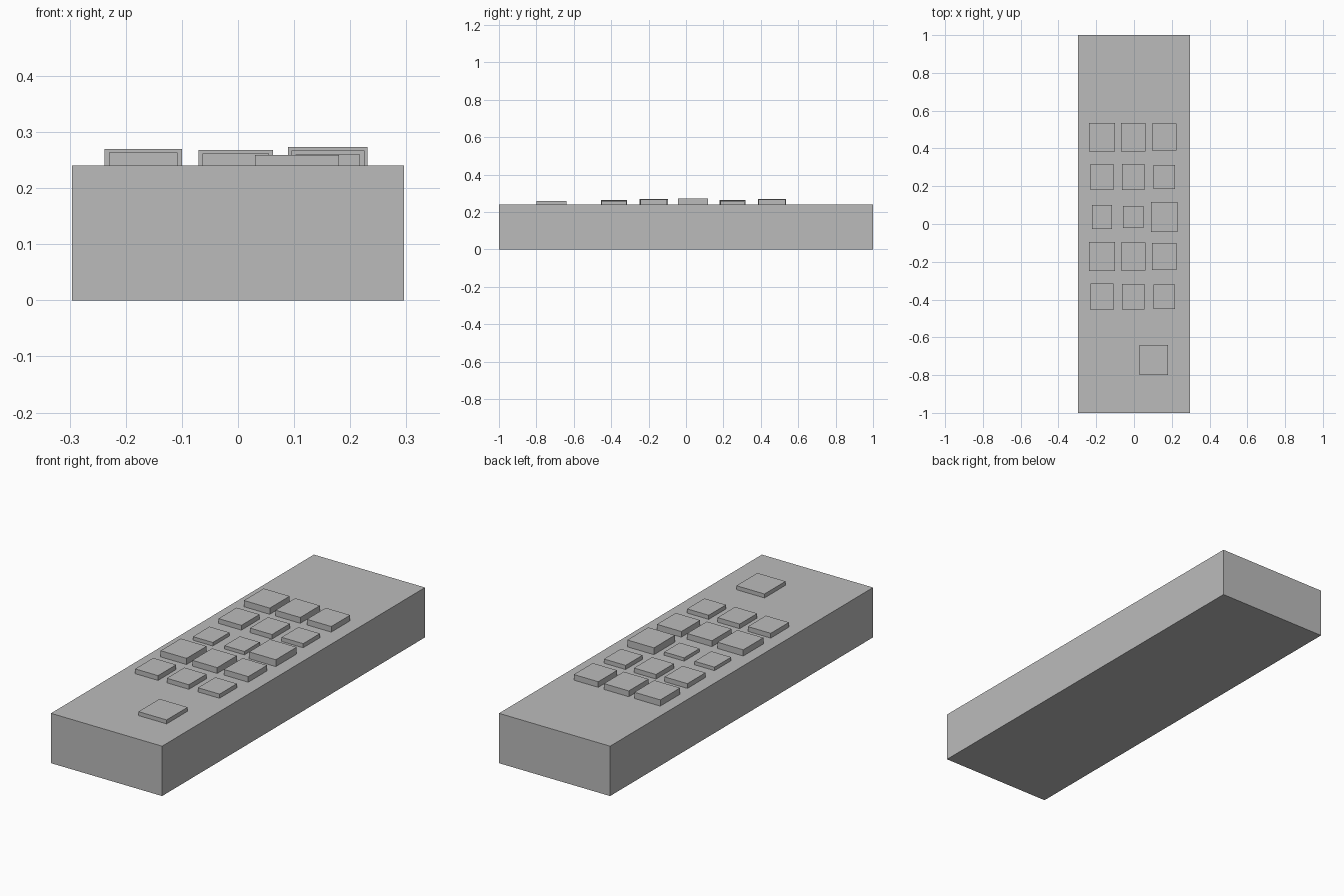
import bpy

grey = bpy.data.materials.new("plain_grey")
grey.diffuse_color = (0.5, 0.5, 0.5, 1)


def box(name, x0, x1, y0, y1, z0, z1):
    bpy.ops.mesh.primitive_cube_add(
        size=1, location=((x0 + x1) / 2, (y0 + y1) / 2, (z0 + z1) / 2))
    ob = bpy.context.object
    ob.name = name
    ob.scale = (x1 - x0, y1 - y0, z1 - z0)
    bpy.ops.object.transform_apply(location=False, rotation=False, scale=True)
    ob.data.materials.append(grey)
    return ob


TOP = 0.24

# Casing
box("remote_body", -0.296, 0.296, -1, 1, 0, TOP)

# Keypad: each row is (centre y, [(width, depth, height) for left, middle, right])
COLUMNS = (-0.169, -0.004, 0.160)
ROWS = (
    (0.460, [(0.138, 0.151, 0.030), (0.132, 0.150, 0.028), (0.130, 0.144, 0.027)]),
    (0.249, [(0.122, 0.138, 0.023), (0.117, 0.137, 0.022), (0.115, 0.128, 0.020)]),
    (0.037, [(0.106, 0.126, 0.017), (0.106, 0.117, 0.016), (0.142, 0.159, 0.033)]),
    (-0.172, [(0.138, 0.153, 0.030), (0.132, 0.150, 0.028), (0.130, 0.143, 0.027)]),
    (-0.385, [(0.122, 0.138, 0.023), (0.118, 0.134, 0.022), (0.115, 0.132, 0.020)]),
)
for r, (y, keys) in enumerate(ROWS, 1):
    for c, (x, (w, d, h)) in enumerate(zip(COLUMNS, keys), 1):
        box(f"button_row{r}_col{c}", x - w / 2, x + w / 2,
            y - d / 2, y + d / 2, TOP, TOP + h)

# Separate lower button
box("lower_button", 0.03, 0.18, -0.80, -0.64, TOP, 0.259)
